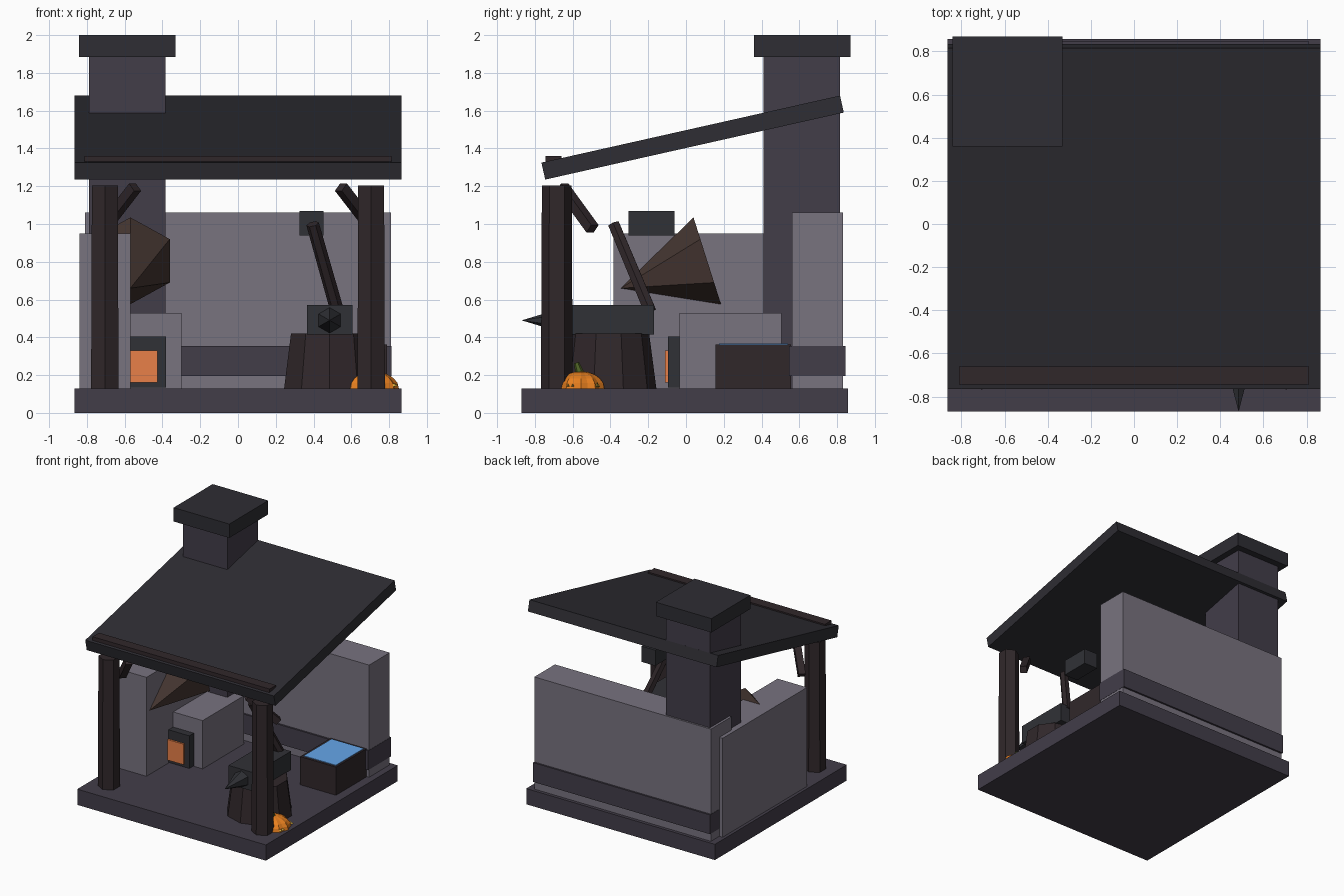
import bpy, bmesh, math
from mathutils import Vector, Matrix

if "Cube" in bpy.data.objects:
    bpy.data.objects.remove(bpy.data.objects["Cube"])


def material(name, hexcode):
    m = bpy.data.materials.new(name)
    rgb = [int(hexcode[i:i + 2], 16) / 255 for i in (0, 2, 4)]
    m.diffuse_color = [((c + 0.055) / 1.055) ** 2.4 for c in rgb] + [1]
    m.use_nodes = True
    m.node_tree.nodes["Principled BSDF"].inputs["Base Color"].default_value = m.diffuse_color
    return m


STONE = material("dark_stone", "423d49")
WALL = material("wall_stone", "78737f")
SLATE = material("slate", "2e2d33")
IRON = material("iron", "303136")
WOOD = material("dark_wood", "30272a")
LEATHER = material("leather", "443530")
FIRE = material("fire", "e88048")
WATER = material("water", "66a6ea")
ORANGE = material("pumpkin_skin", "e8801f")
GREEN = material("stem_green", "4f6326")
YELLOW = material("glow", "f2c84a")


def finish(name, bm, mat):
    bmesh.ops.recalc_face_normals(bm, faces=bm.faces)
    me = bpy.data.meshes.new(name)
    bm.to_mesh(me)
    bm.free()
    me.materials.append(mat)
    ob = bpy.data.objects.new(name, me)
    bpy.context.collection.objects.link(ob)
    return ob


def box(name, x, y, z, mat):
    """Box from (min, max) pairs."""
    bm = bmesh.new()
    bmesh.ops.create_cube(bm, size=1)
    for v in bm.verts:
        v.co = [(a + b) / 2 + c * (b - a) for (a, b), c in zip((x, y, z), v.co)]
    return finish(name, bm, mat)


def rod(name, p, q, r1, r2, sides, mat, spin=0.0):
    """Cone or cylinder running from p to q."""
    p, q = Vector(p), Vector(q)
    d = q - p
    turn = d.to_track_quat('Z', 'Y').to_matrix().to_4x4() if abs(d.z) < d.length * 0.999 else Matrix()
    bm = bmesh.new()
    bmesh.ops.create_cone(bm, cap_ends=True, segments=sides, radius1=r1, radius2=r2, depth=d.length,
                          matrix=Matrix.Translation((p + q) / 2) @ turn @ Matrix.Rotation(spin, 4, 'Z'))
    bmesh.ops.remove_doubles(bm, verts=bm.verts, dist=1e-5)
    return finish(name, bm, mat)


# Floor and walls
box("floor_slab", (-.865, .865), (-.87, .857), (0, .13), STONE)
box("back_wall", (-.81, .81), (.56, .83), (.13, 1.06), WALL)
box("back_wall_band", (-.812, .812), (.545, .845), (.195, .355), STONE)
box("left_wall", (-.84, -.57), (-.385, .72), (.13, .95), WALL)

# Chimney
box("chimney", (-.79, -.385), (.41, .815), (.13, 1.9), STONE)
box("chimney_cap", (-.842, -.332), (.36, .87), (1.885, 2.0), SLATE)

# Sloping roof with eave beam
roof = box("roof", (-.865, .865), (-.81, .81), (-.046, .046), SLATE)
roof.location = (0, .035, 1.4575)
roof.rotation_euler.x = math.radians(12.65)
box("eave_beam", (-.812, .812), (-.745, -.66), (1.275, 1.36), WOOD)

# Front posts and braces, mirrored
for side, s in (("left", -1), ("right", 1)):
    rod(side + "_post", (s * .705, -.684, .13), (s * .705, -.684, 1.205), .084, .079, 6, WOOD)
    rod(side + "_brace", (s * .715, -.495, .975), (s * .545, -.655, 1.195), .038, .038, 4, WOOD, math.pi / 4)

# Forge with fire door and bellows
box("forge", (-.82, -.30), (-.035, .505), (.13, .53), WALL)
box("fire_frame", (-.76, -.38), (-.095, -.03), (.135, .405), IRON)
box("fire", (-.715, -.425), (-.11, -.09), (.16, .33), FIRE)
rod("bellows", (-.57, .1125, .805), (-.57, -.345, .66), .241, 0, 6, LEATHER)

# Anvil on a stump
rod("stump", (.485, -.41, .13), (.485, -.41, .42), .253, .215, 10, WOOD)
box("anvil", (.365, .605), (-.645, -.17), (.415, .57), IRON)
rod("anvil_horn", (.485, -.63, .49), (.485, -.87, .49), .072, 0, 6, IRON)

# Hammer
rod("hammer_handle", (.525, -.19, .54), (.395, -.383, 1.0), .036, .034, 6, WOOD)
box("hammer_head", (.325, .452), (-.305, -.062), (.94, 1.07), IRON)

# Water trough
box("trough", (.46, .79), (.155, .557), (.13, .363), WOOD)
box("trough_water", (.48, .775), (.175, .54), (.34, .368), WATER)

# Half-sunk ribbed pumpkin
bm = bmesh.new()
bmesh.ops.create_uvsphere(bm, u_segments=20, v_segments=10, radius=1)
for v in bm.verts:
    rib = 1 + .05 * math.cos(10 * math.atan2(v.co.y, v.co.x))
    v.co = (.71 + v.co.x * .135 * rib, -.557 + v.co.y * .125 * rib, .13 + v.co.z * .09)
finish("pumpkin", bm, ORANGE)
rod("pumpkin_stem", (.71, -.56, .205), (.71, -.58, .265), .024, .014, 6, GREEN)
for i, y in enumerate((-.625, -.60, -.47)):
    rod("pumpkin_tooth_%d" % i, (.80, y, .145), (.855 - abs(y + .557) * .25, y, .145), .018, .004, 3, YELLOW)
